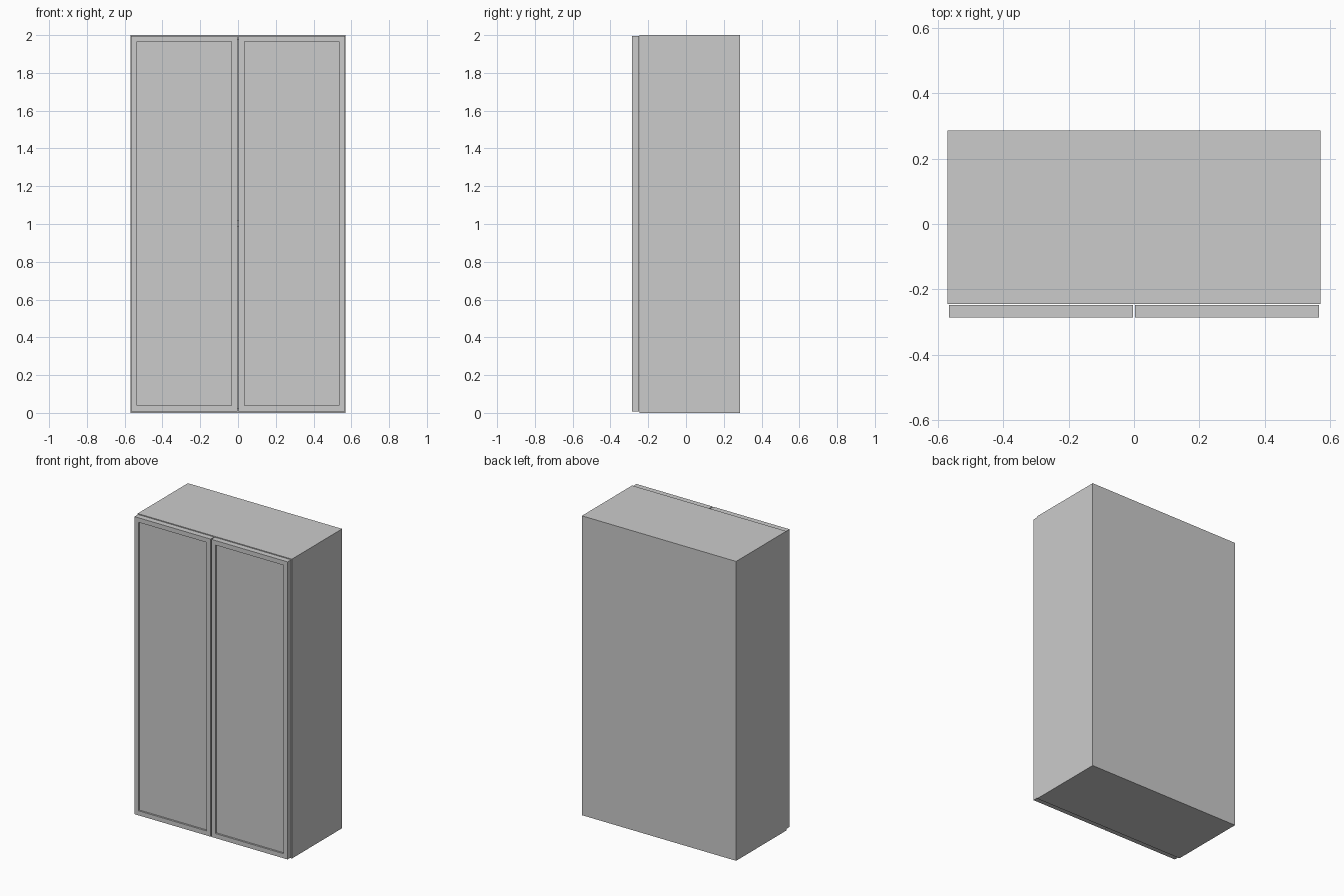
import bpy, bmesh

if "Cube" in bpy.data.objects:
    bpy.data.objects.remove(bpy.data.objects["Cube"])

T = 0.033            # board thickness
W, TOP = 0.57, 2.0   # half width, height
BACK, FRONT = 0.285, -0.245


def box(name, x, y, z, recess=None):
    """Box from (min, max) ranges; recess = (border, depth) sinks its front face."""
    bm = bmesh.new()
    bmesh.ops.create_cube(bm, size=1)
    for v in bm.verts:
        v.co = [r[0] + (c + 0.5) * (r[1] - r[0]) for c, r in zip(v.co, (x, y, z))]
    bm.normal_update()
    if recess:
        border, depth = recess
        front = min(bm.faces, key=lambda f: f.calc_center_median().y)
        bmesh.ops.inset_region(bm, faces=[front], thickness=border)
        # straight-walled recess
        new = bmesh.ops.extrude_face_region(bm, geom=[front])["geom"]
        bmesh.ops.translate(bm, vec=(0, depth, 0),
                            verts=[g for g in new if isinstance(g, bmesh.types.BMVert)])
        if front.is_valid:
            bmesh.ops.delete(bm, geom=[front], context='FACES_ONLY')
    bmesh.ops.recalc_face_normals(bm, faces=bm.faces)
    mesh = bpy.data.meshes.new(name)
    bm.to_mesh(mesh)
    bm.free()
    obj = bpy.data.objects.new(name, mesh)
    bpy.context.collection.objects.link(obj)
    return obj


# Carcass: top, bottom and back as one open-fronted shell, with a middle shelf
inner = W - T
box("carcass", (-inner, inner), (FRONT, BACK), (0, TOP),
    recess=(T, BACK - FRONT - T))
box("middle_shelf", (-inner + T, inner - T), (FRONT + 0.01, BACK - T), (0.985, 1.018))

# Left and right: side panel and framed door with a sunken panel
for side, s in (("left", -1), ("right", 1)):
    box(side + "_side_panel", sorted((s * inner, s * W)), (FRONT, BACK), (0, TOP))
    box(side + "_door", sorted((s * 0.003, s * 0.566)), (-0.285, -0.248), (0.008, 1.996),
        recess=(0.043, 0.012))
